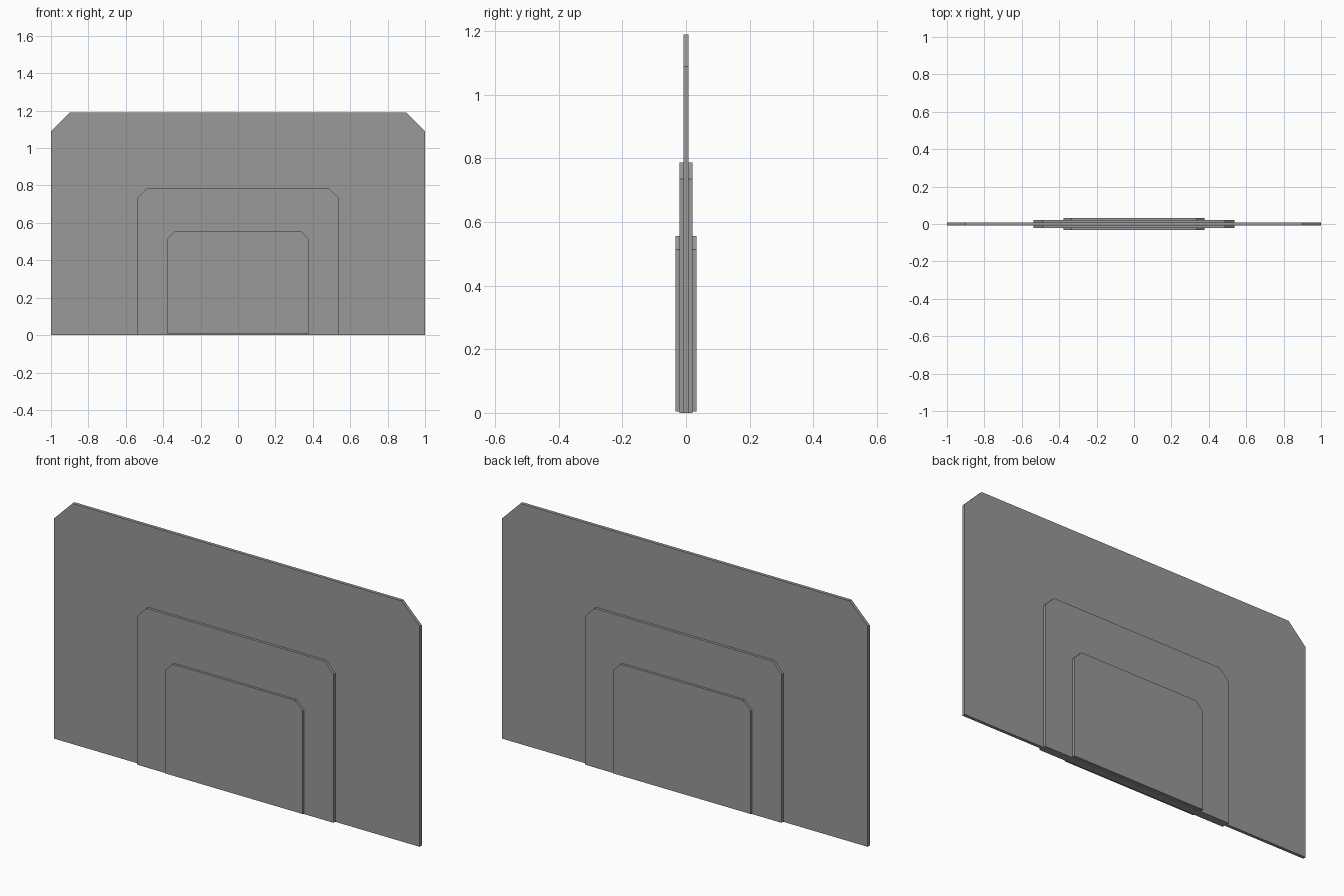
import bpy
import bmesh

cube = bpy.data.objects.get("Cube")
if cube:
    bpy.data.objects.remove(cube, do_unlink=True)

GREY = (0.32, 0.32, 0.32, 1.0)
grey = bpy.data.materials.new("plain grey")
grey.use_nodes = True
grey.diffuse_color = GREY
grey.node_tree.nodes["Principled BSDF"].inputs["Base Color"].default_value = GREY


def plate(name, half_width, bottom, top, cut_x, cut_z, y_front, y_back):
    """Upright plate with its two top corners cut off."""
    right = [(half_width, bottom), (half_width, top - cut_z), (half_width - cut_x, top)]
    outline = right + [(-x, z) for x, z in reversed(right)]
    bm = bmesh.new()
    face = bm.faces.new([bm.verts.new((x, y_front, z)) for x, z in outline])
    solid = bmesh.ops.extrude_face_region(bm, geom=[face])
    moved = [v for v in solid["geom"] if isinstance(v, bmesh.types.BMVert)]
    bmesh.ops.translate(bm, verts=moved, vec=(0, y_back - y_front, 0))
    bmesh.ops.recalc_face_normals(bm, faces=bm.faces)
    mesh = bpy.data.meshes.new(name)
    bm.to_mesh(mesh)
    bm.free()
    mesh.materials.append(grey)
    obj = bpy.data.objects.new(name, mesh)
    bpy.context.collection.objects.link(obj)


# Thin main board
plate("main_board", 1.0, 0.0, 1.19, 0.10, 0.10, -0.008, 0.008)

# Two stepped reinforcing plates on each side of the board
for side, s in (("front", -1), ("back", 1)):
    plate(side + "_middle_plate", 0.538, 0.0, 0.787, 0.052, 0.052, s * 0.008, s * 0.021)
    plate(side + "_outer_plate", 0.377, 0.005, 0.556, 0.042, 0.042, s * 0.021, s * 0.033)
